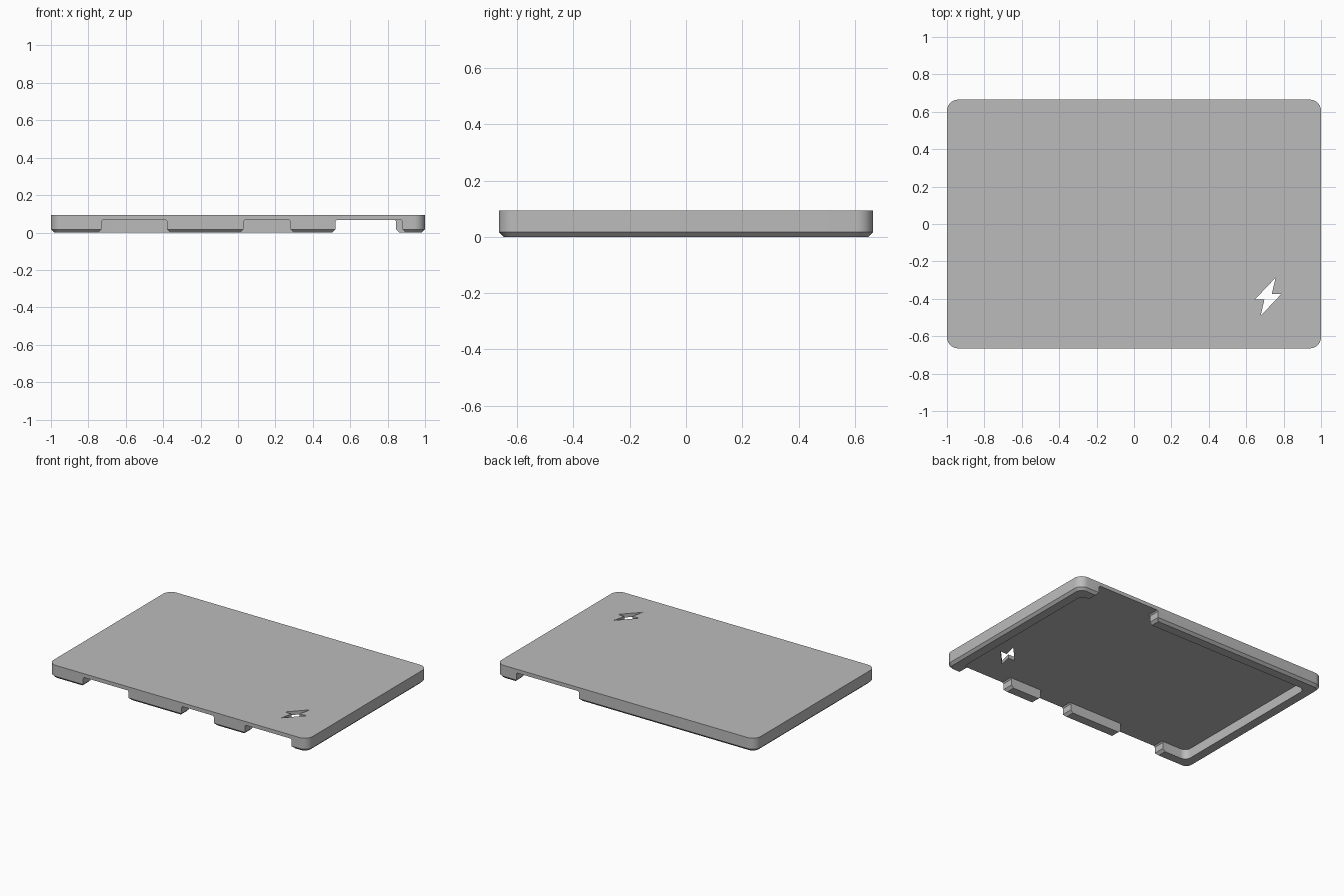
import bpy, bmesh, math
from mathutils import Vector

if "Cube" in bpy.data.objects:
    bpy.data.objects.remove(bpy.data.objects["Cube"])

HALF_X, HALF_Y, TOP = 1.0, 0.665, 0.094
CEILING, WALL, CHAMFER = 0.068, 0.08, 0.017

grey = bpy.data.materials.new("plain grey")
grey.use_nodes = True
grey.diffuse_color = (0.5, 0.5, 0.5, 1)
grey.node_tree.nodes["Principled BSDF"].inputs["Base Color"].default_value = (0.5, 0.5, 0.5, 1)


def rounded_outline(inset, radius, z, steps=8):
    """Rounded rectangle, inset from the lid's outer edge."""
    hx, hy = HALF_X - inset - radius, HALF_Y - inset - radius
    points = []
    for corner, (sx, sy) in enumerate([(1, 1), (-1, 1), (-1, -1), (1, -1)]):
        for i in range(steps + 1):
            a = (corner + i / steps) * math.pi / 2
            points.append(Vector((sx * hx + radius * math.cos(a),
                                  sy * hy + radius * math.sin(a), z)))
    return points


def loft(name, rings):
    """Closed solid through matching rings of points."""
    bm = bmesh.new()
    loops = [[bm.verts.new(p) for p in ring] for ring in rings]
    n = len(loops[0])
    for low, high in zip(loops, loops[1:]):
        for i in range(n):
            j = (i + 1) % n
            bm.faces.new((low[i], low[j], high[j], high[i]))
    bm.faces.new(loops[0])
    bm.faces.new(loops[-1])
    bmesh.ops.recalc_face_normals(bm, faces=bm.faces)
    mesh = bpy.data.meshes.new(name)
    bm.to_mesh(mesh)
    bm.free()
    mesh.materials.append(grey)
    obj = bpy.data.objects.new(name, mesh)
    bpy.context.collection.objects.link(obj)
    return obj


def gap(x0, x1, side):
    """Rim opening with eased upper corners and flared lower ends."""
    e = 0.008
    profile = [(x0 - 0.037, -0.02), (x0, CHAMFER), (x0, CEILING - e), (x0 + e, CEILING),
               (x1 - e, CEILING), (x1, CEILING - e), (x1, CHAMFER), (x1 + 0.037, -0.02)]
    return loft("gap_cutter", [[Vector((x, side * y, z)) for x, z in profile]
                               for y in (HALF_Y - WALL - 0.02, HALF_Y + 0.1)])


# Lid body with chamfered lower edge
lid = loft("lid", [rounded_outline(CHAMFER, 0.043, 0),
                   rounded_outline(0, 0.06, CHAMFER),
                   rounded_outline(0, 0.06, TOP)])

# Hollow underside and rim openings
cutters = [loft("hollow_cutter", [rounded_outline(WALL, 0.045, z) for z in (-0.1, CEILING)])]
for x0, x1, side in [(-0.73, -0.38, -1), (0.03, 0.28, -1), (0.52, 0.88, -1), (0.36, 0.845, 1)]:
    cutters.append(gap(x0, x1, side))

# Zigzag window through the top, symmetric about its centre
half = [(0.04, 0.102), (-0.072, -0.016), (-0.02, -0.016)]
zigzag = half + [(-x, -y) for x, y in half]
cutters.append(loft("window_cutter", [[Vector((0.717 + x, -0.389 + y, z)) for x, y in zigzag]
                                      for z in (0.03, 0.15)]))

bpy.context.view_layer.objects.active = lid
for cutter in cutters:
    cutter.hide_render = True
    mod = lid.modifiers.new("cut", 'BOOLEAN')
    mod.operation = 'DIFFERENCE'
    mod.solver = 'EXACT'
    mod.object = cutter
    bpy.ops.object.modifier_apply(modifier=mod.name)
    bpy.data.objects.remove(cutter)

for obj in bpy.context.selected_objects:
    obj.select_set(False)
lid.select_set(True)
bpy.ops.object.shade_smooth_by_angle(angle=math.radians(30))
